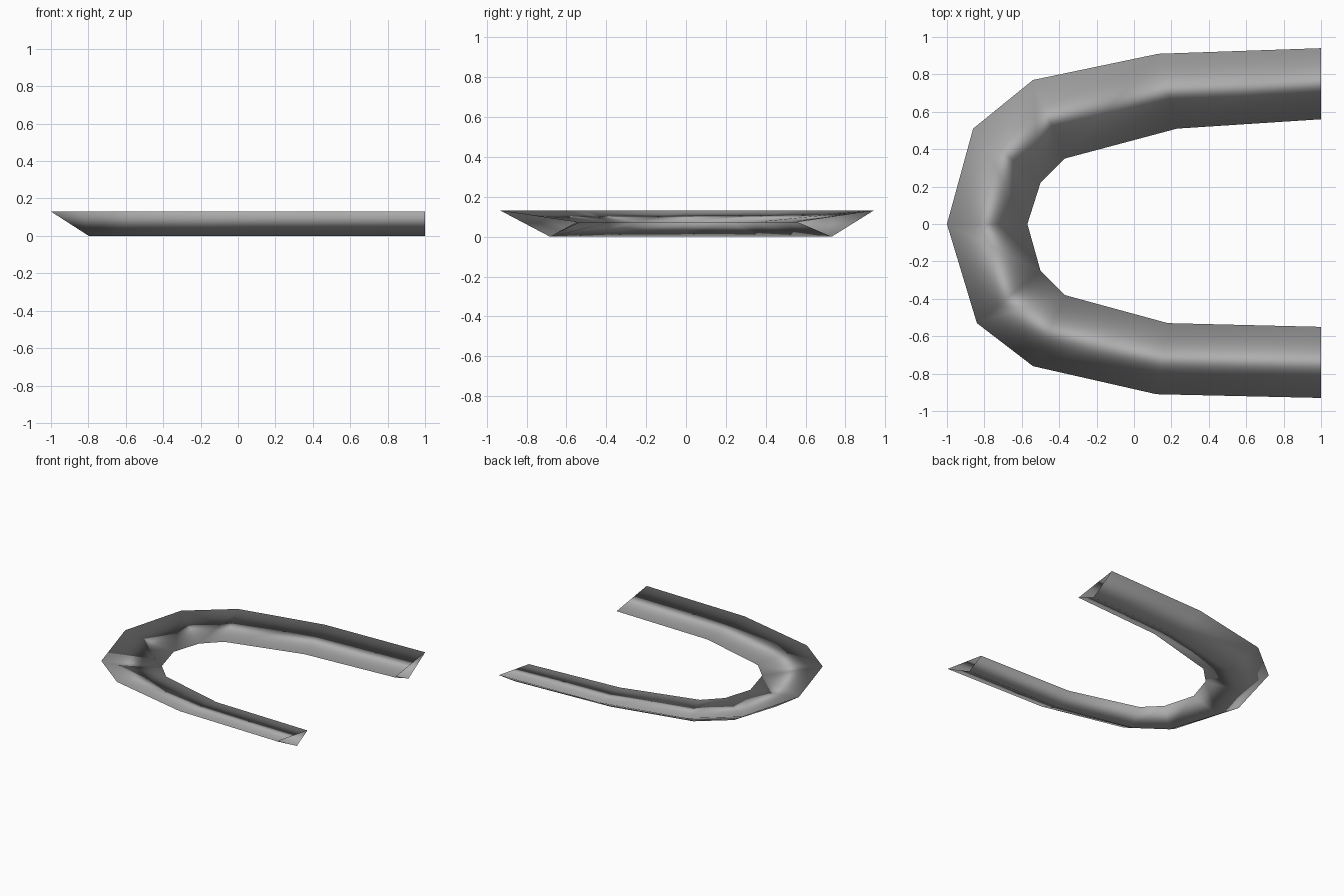
import bpy, bmesh
from mathutils import Vector

cube = bpy.data.objects.get("Cube")
if cube:
    bpy.data.objects.remove(cube, do_unlink=True)

# Single grey material
grey = bpy.data.materials.new("mid_grey")
grey.use_nodes = True
colour = (0.42, 0.42, 0.42, 1)
grey.diffuse_color = colour
grey.node_tree.nodes["Principled BSDF"].inputs["Base Color"].default_value = colour

# Heights of the outer rim, the inner rim and the keel underneath
OUTER_Z, INNER_Z, KEEL_Z = 0.13, 0.073, 0.0

# Stations around the bend: outer rim, inner rim, keel position between them
stations = [
    ((1, 0.94), (1, 0.56), 0.55),
    ((0.13, 0.91), (0.23, 0.51), 0.55),
    ((-0.54, 0.77), (-0.37, 0.35), 0.52),
    ((-0.86, 0.51), (-0.5, 0.22), 0.5),
    ((-1, 0), (-0.57, 0), 0.47),
    ((-0.84, -0.53), (-0.5, -0.25), 0.5),
    ((-0.54, -0.76), (-0.37, -0.38), 0.55),
    ((0.12, -0.91), (0.18, -0.53), 0.62),
    ((1, -0.93), (1, -0.55), 0.65),
]

# Three-sided tube swept around the bend, open at both ends
bm = bmesh.new()
rings = []
for outer, inner, blend in stations:
    keel = Vector(outer).lerp(Vector(inner), blend)
    rings.append([bm.verts.new((*outer, OUTER_Z)),
                  bm.verts.new((*inner, INNER_Z)),
                  bm.verts.new((*keel, KEEL_Z))])
for a, b in zip(rings, rings[1:]):
    for i in range(3):
        j = (i + 1) % 3
        bm.faces.new((a[i], a[j], b[j], b[i]))
bm.normal_update()

# Make the broad upper faces point upward and the rest follow
bmesh.ops.recalc_face_normals(bm, faces=bm.faces)
bm.normal_update()
bm.faces.ensure_lookup_table()
if bm.faces[0].normal.z < 0:
    bmesh.ops.reverse_faces(bm, faces=bm.faces)
for face in bm.faces:
    face.smooth = True

mesh = bpy.data.meshes.new("curved_rail")
bm.to_mesh(mesh)
bm.free()
mesh.materials.append(grey)
rail = bpy.data.objects.new("curved_rail", mesh)
bpy.context.collection.objects.link(rail)
